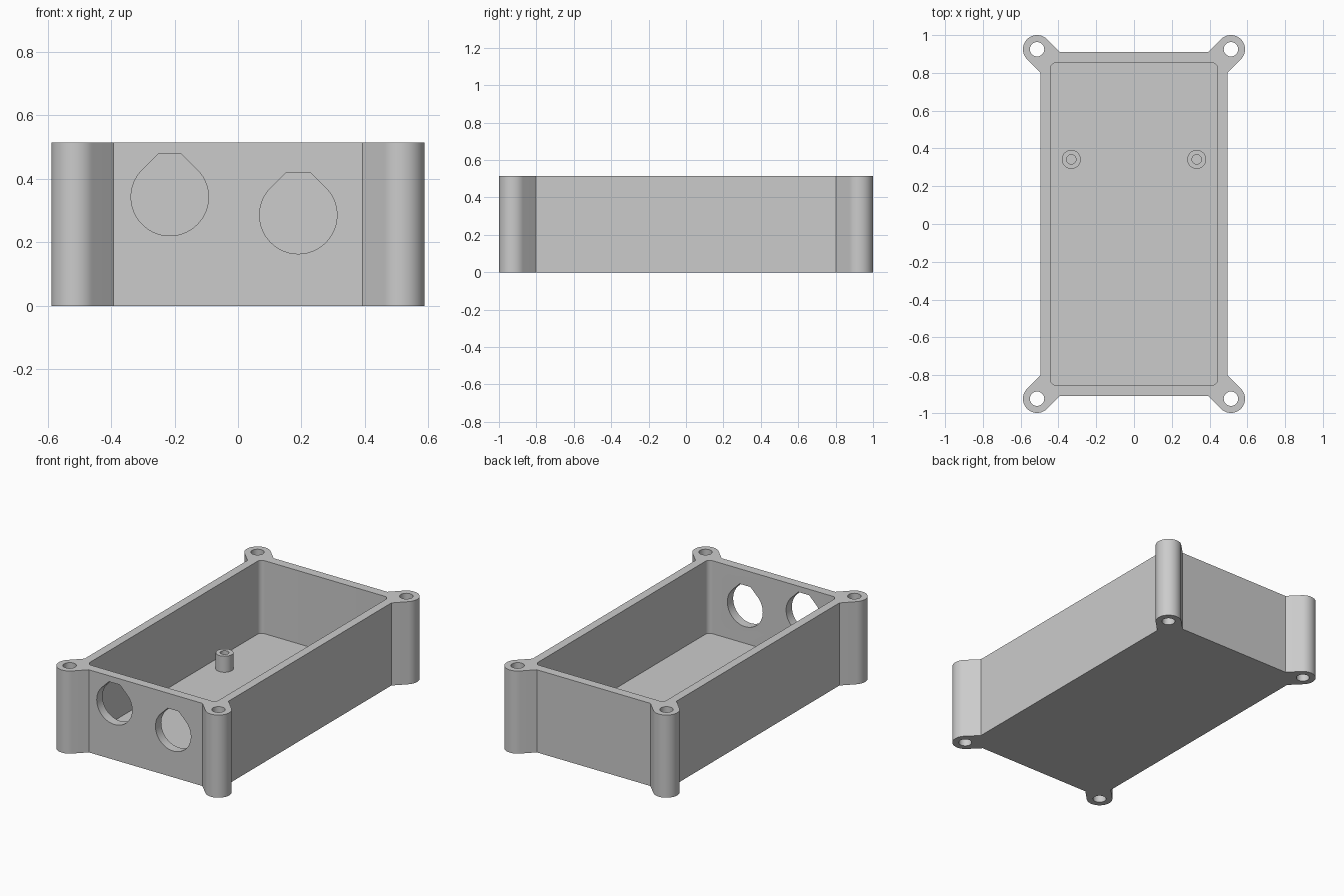
import bpy, bmesh
from math import pi, sin, cos, radians
from mathutils import Vector

if "Cube" in bpy.data.objects:
    bpy.data.objects.remove(bpy.data.objects["Cube"])

HEIGHT, FLOOR = 0.515, 0.06
BODY_X, BODY_Y = 0.496, 0.91
INNER_X, INNER_Y, INNER_R = 0.443, 0.853, 0.03
LUG = Vector((0.513, 0.925))
LUG_R, SCREW_R = 0.075, 0.038

grey = bpy.data.materials.new("plain grey")
grey.use_nodes = True
grey.diffuse_color = (0.6, 0.6, 0.6, 1)
grey.node_tree.nodes["Principled BSDF"].inputs["Base Color"].default_value = (0.6, 0.6, 0.6, 1)


def arc(cx, cy, r, start, end, steps):
    """Points along an arc, angles in degrees."""
    angles = [radians(start + (end - start) * i / steps) for i in range(steps + 1)]
    return [(cx + r * cos(a), cy + r * sin(a)) for a in angles]


def circle(cx, cy, r, steps=48):
    return arc(cx, cy, r, 0, 360, steps)[:-1]


def prism(name, outline, low, high, along_y=False):
    """Extrude an outline along z, or an x-z outline along y."""
    bm = bmesh.new()
    verts = [bm.verts.new((u, low, v) if along_y else (u, v, low)) for u, v in outline]
    face = bm.faces.new(verts)
    grown = bmesh.ops.extrude_face_region(bm, geom=[face])["geom"]
    step = Vector((0, high - low, 0)) if along_y else Vector((0, 0, high - low))
    bmesh.ops.translate(bm, vec=step, verts=[g for g in grown if isinstance(g, bmesh.types.BMVert)])
    bmesh.ops.recalc_face_normals(bm, faces=bm.faces)
    mesh = bpy.data.meshes.new(name)
    bm.to_mesh(mesh)
    bm.free()
    mesh.materials.append(grey)
    obj = bpy.data.objects.new(name, mesh)
    bpy.context.collection.objects.link(obj)
    return obj


def select(obj):
    bpy.ops.object.select_all(action='DESELECT')
    obj.select_set(True)
    bpy.context.view_layer.objects.active = obj


def cut(obj, cutter):
    """Subtract the cutter and discard it."""
    mod = obj.modifiers.new("cut", 'BOOLEAN')
    mod.operation, mod.solver, mod.object = 'DIFFERENCE', 'EXACT', cutter
    select(obj)
    bpy.ops.object.modifier_apply(modifier=mod.name)
    bpy.data.objects.remove(cutter)


def finish(obj):
    select(obj)
    bpy.ops.object.shade_smooth_by_angle(angle=radians(30))


def four_corners(quarter):
    """Mirror a counter-clockwise +x +y corner path into a full outline."""
    path = []
    for sx, sy in ((1, 1), (-1, 1), (-1, -1), (1, -1)):
        corner = [(sx * x, sy * y) for x, y in quarter]
        path += corner if sx == sy else corner[::-1]
    return path


# Box body: rectangle with a rounded diagonal screw lug at each corner
reach = LUG_R * 2 ** 0.5
lug_corner = ([(BODY_X, LUG.y - LUG.x + BODY_X - reach)]
              + arc(LUG.x, LUG.y, LUG_R, -45, 135, 32)
              + [(LUG.x - LUG.y + BODY_Y - reach, BODY_Y)])
box = prism("enclosure_box", four_corners(lug_corner), 0, HEIGHT)

# Open cavity with rounded upright corners
cavity = four_corners(arc(INNER_X - INNER_R, INNER_Y - INNER_R, INNER_R, 0, 90, 10))
cut(box, prism("cavity_cutter", cavity, FLOOR, HEIGHT + 0.1))

# Screw holes through the lugs
for sx in (-1, 1):
    for sy in (-1, 1):
        cut(box, prism("screw_cutter", circle(sx * LUG.x, sy * LUG.y, SCREW_R), -0.1, HEIGHT + 0.1))

# Teardrop ports with flat tops, through the front wall only
PORT_R, PORT_TOP = 0.122, 0.135
for x, z in ((-0.215, 0.343), (0.19, 0.286)):
    half = PORT_R * 2 ** 0.5 - PORT_TOP
    port = arc(x, z, PORT_R, 135, 405, 60) + [(x + half, z + PORT_TOP), (x - half, z + PORT_TOP)]
    cut(box, prism("port_cutter", port, -BODY_Y - 0.1, -INNER_Y + 0.1, along_y=True))
finish(box)

# Hollow board standoffs on the floor
for side, sx in (("left", 1), ("right", -1)):
    x, y = sx * 0.332, 0.342
    post = prism(side + "_standoff", circle(x, y, 0.05), FLOOR - 0.01, FLOOR + 0.1)
    cut(post, prism("pilot_cutter", circle(x, y, 0.025, 32), FLOOR, FLOOR + 0.2))
    finish(post)
